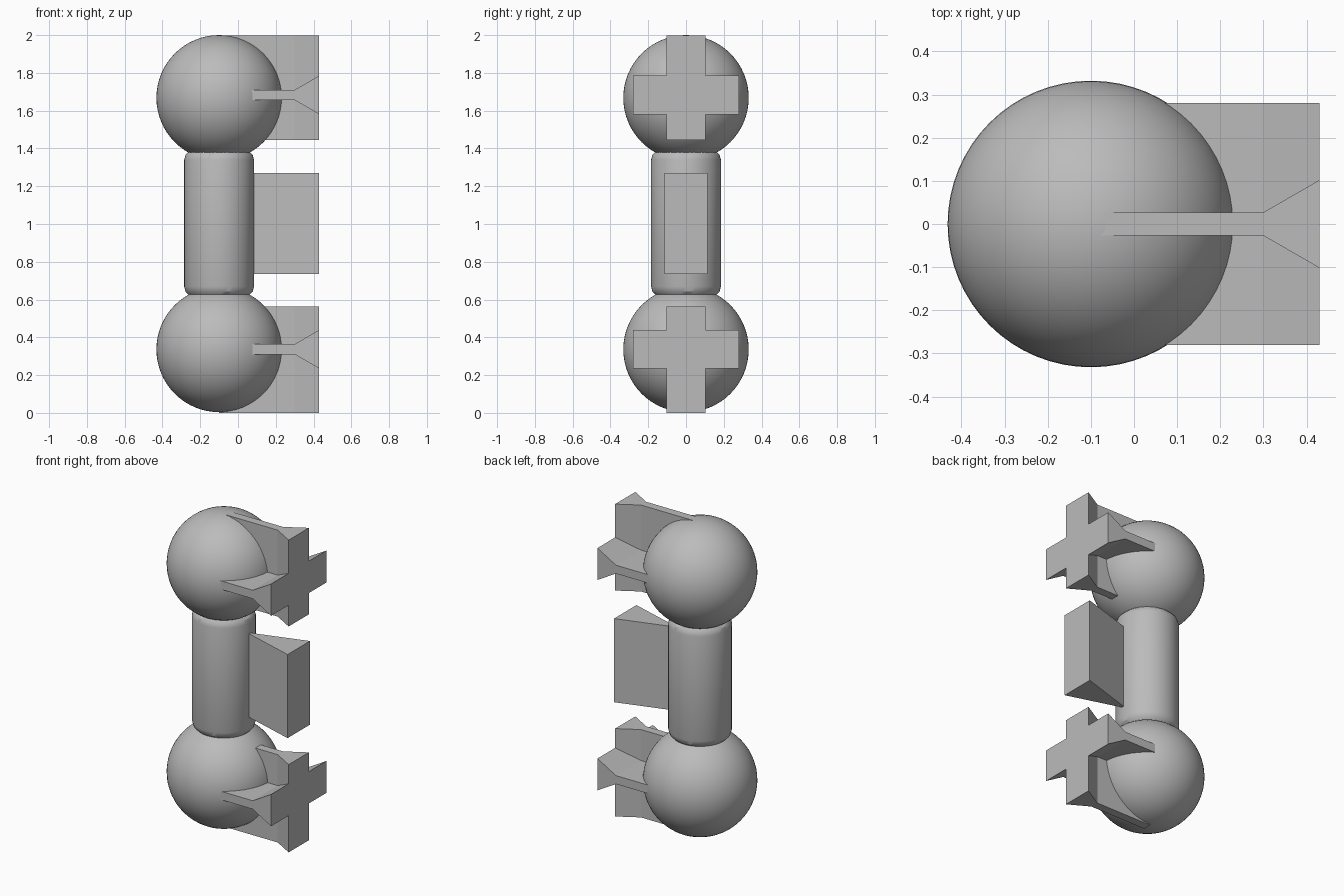
import bpy, bmesh
from mathutils import Vector

cube = bpy.data.objects.get("Cube")
if cube:
    bpy.data.objects.remove(cube, do_unlink=True)

AXIS_X = -0.1      # centre line of the rounded body
BACK_X = 0.43      # flat plane shared by all fins

grey = bpy.data.materials.new("plain grey")
grey.use_nodes = True
grey.diffuse_color = (0.5, 0.5, 0.5, 1)
grey.node_tree.nodes["Principled BSDF"].inputs["Base Color"].default_value = (0.5, 0.5, 0.5, 1)


def finish_round(obj, name):
    obj.name = name
    obj.data.materials.append(grey)
    bpy.ops.object.shade_smooth_by_angle()


def ball(name, z):
    bpy.ops.mesh.primitive_uv_sphere_add(segments=64, ring_count=32, radius=0.332,
                                         location=(AXIS_X, 0, z))
    finish_round(bpy.context.object, name)


def prism(name, profile, low, high, axis):
    """Extrude an (x, offset) profile along z or y."""
    def place(x, offset, along):
        return Vector((x, offset, along)) if axis == "z" else Vector((x, along, offset))
    bm = bmesh.new()
    face = bm.faces.new([bm.verts.new(place(x, o, low)) for x, o in profile])
    side = bmesh.ops.extrude_face_region(bm, geom=[face])
    verts = [g for g in side["geom"] if isinstance(g, bmesh.types.BMVert)]
    bmesh.ops.translate(bm, verts=verts, vec=place(0, 0, high - low))
    bmesh.ops.recalc_face_normals(bm, faces=bm.faces)
    mesh = bpy.data.meshes.new(name)
    bm.to_mesh(mesh)
    bm.free()
    mesh.materials.append(grey)
    obj = bpy.data.objects.new(name, mesh)
    bpy.context.collection.objects.link(obj)


def flared(centre):
    """Thin fin profile that widens toward the flat plane."""
    half = [(AXIS_X, 0.027), (0.3, 0.027), (BACK_X, 0.102)]
    return [(x, centre + w) for x, w in half] + [(x, centre - w) for x, w in reversed(half)]


# Balls with crossed fins: name, ball height, fin height, vertical fin span
for name, ball_z, fin_z, low, high in (("upper", 1.668, 1.683, 1.445, 1.998),
                                       ("lower", 0.336, 0.337, 0.0, 0.562)):
    ball(name + "_ball", ball_z)
    prism(name + "_vertical_fin", flared(0), low, high, "z")
    prism(name + "_horizontal_fin", flared(fin_z), -0.28, 0.28, "y")

# Grip with chamfered ends sunk into the balls
bpy.ops.mesh.primitive_cylinder_add(vertices=48, radius=0.185, depth=0.78,
                                    location=(AXIS_X, 0, 1.004))
grip = bpy.context.object
bm = bmesh.new()
bm.from_mesh(grip.data)
rims = [e for e in bm.edges if abs(e.verts[0].co.z - e.verts[1].co.z) < 0.01]
bmesh.ops.bevel(bm, geom=rims, offset=0.055, segments=3, profile=0.5, affect="EDGES")
bm.to_mesh(grip.data)
bm.free()
finish_round(grip, "grip")

# Wedge tapering to an edge inside the grip
prism("middle_wedge", [(0.06, 0), (BACK_X, -0.113), (BACK_X, 0.113)], 0.735, 1.27, "z")
